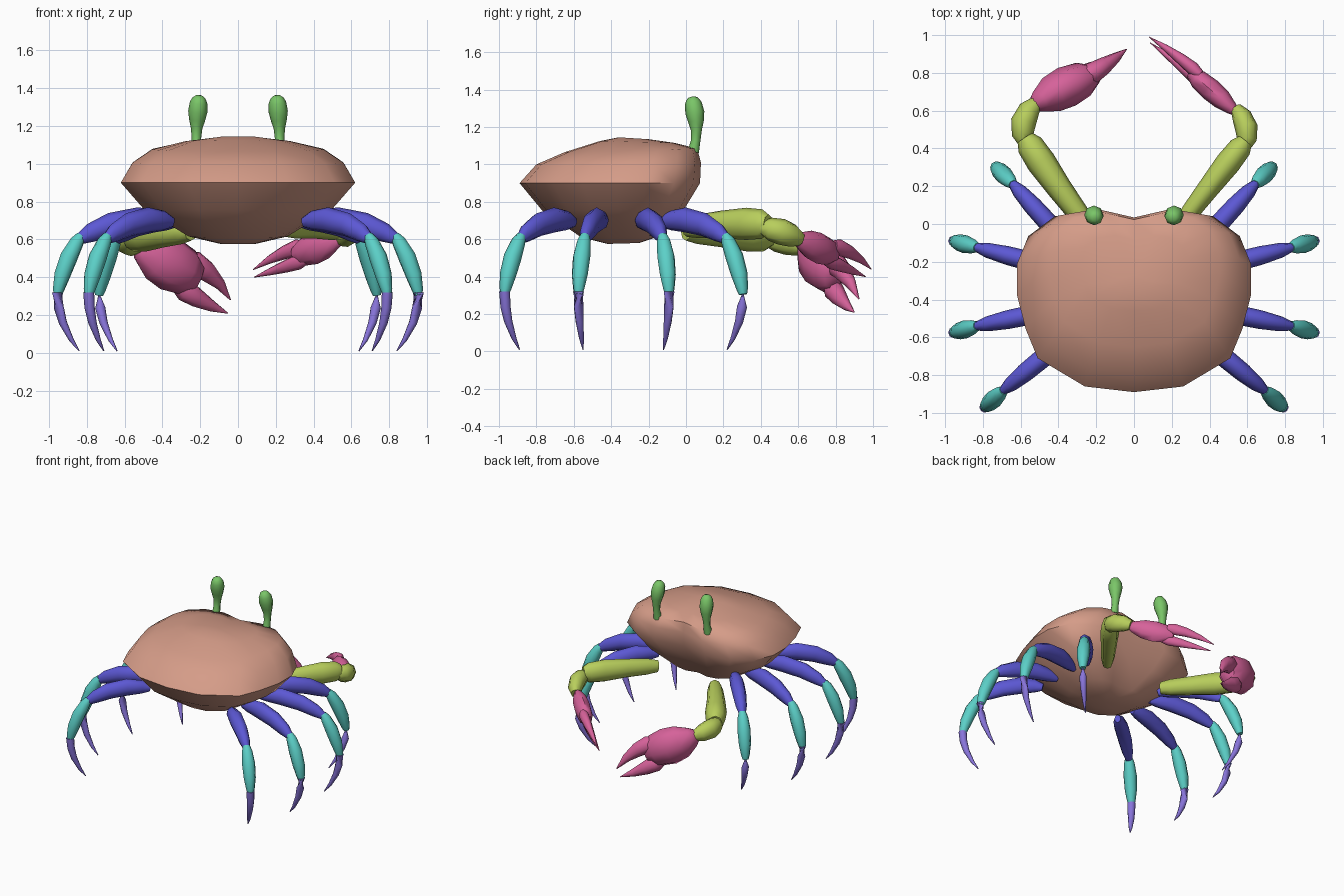
import bpy, bmesh, math
from mathutils import Vector

if "Cube" in bpy.data.objects:
    bpy.data.objects.remove(bpy.data.objects["Cube"])


def material(name, r, g, b):
    m = bpy.data.materials.new(name)
    m.diffuse_color = (*[((c / 255 + 0.055) / 1.055) ** 2.4 for c in (r, g, b)], 1)
    m.use_nodes = True
    m.node_tree.nodes["Principled BSDF"].inputs["Base Color"].default_value = m.diffuse_color
    return m


SHELL = material("shell tan", 213, 156, 136)
LIME = material("arm lime", 184, 206, 92)
PINK = material("claw pink", 214, 98, 154)
BLUE = material("thigh blue", 92, 88, 212)
TEAL = material("shin teal", 92, 208, 200)
VIOLET = material("foot violet", 136, 116, 218)
GREEN = material("eye green", 122, 198, 104)


def loft(name, rings, mat, sharp=60):
    """Skin a list of vertex rings, closing both ends."""
    bm = bmesh.new()
    loops = [[bm.verts.new(p) for p in ring] for ring in rings]
    n = len(rings[0])
    for a, b in zip(loops, loops[1:]):
        for i in range(n):
            j = (i + 1) % n
            bm.faces.new((a[i], a[j], b[j], b[i]))
    for loop in (loops[0], loops[-1]):
        mid = bm.verts.new(sum((v.co for v in loop), Vector()) / n)
        for i in range(n):
            bm.faces.new((loop[i], loop[(i + 1) % n], mid))
    bmesh.ops.recalc_face_normals(bm, faces=bm.faces)
    mesh = bpy.data.meshes.new(name)
    bm.to_mesh(mesh)
    bm.free()
    mesh.materials.append(mat)
    ob = bpy.data.objects.new(name, mesh)
    bpy.context.collection.objects.link(ob)
    bpy.ops.object.select_all(action='DESELECT')
    ob.select_set(True)
    bpy.context.view_layer.objects.active = ob
    bpy.ops.object.shade_smooth_by_angle(angle=math.radians(sharp))
    return ob


def limb(name, a, mid, b, profile, mat, wide=1.0, tall=1.0, sides=8):
    """Tapered tube bowing from a through mid to b; profile = (t, radius)."""
    a, mid, b = Vector(a), Vector(mid), Vector(b)
    c = 2 * mid - (a + b) / 2
    axis = (b - a).normalized()
    ref = Vector((0, 0, 1)) if abs(axis.z) < 0.95 else Vector((0, 1, 0))
    rings = []
    for t, r in profile:
        p = a * (1 - t) ** 2 + c * 2 * t * (1 - t) + b * t * t
        d = ((c - a) * (1 - t) + (b - c) * t).normalized()
        u = d.cross(ref).normalized()
        v = u.cross(d)
        rings.append([p + u * r * wide * math.cos(k * math.tau / sides)
                      + v * r * tall * math.sin(k * math.tau / sides) for k in range(sides)])
    return loft(name, rings, mat)


# Shell: one notched outline, stretched into rings from belly to crown
half = [(0.22, 0.08), (0.42, 0.045), (0.56, -0.06), (0.62, -0.21), (0.62, -0.37),
        (0.575, -0.55), (0.51, -0.71), (0.26, -0.86)]
outline = [(0, 0.03)] + half + [(0, -0.89)] + [(-x, y) for x, y in reversed(half)]
# back z, front z, width factor, back y, front y
levels = [(0.575, 0.58, 0.16, -0.42, -0.25),
          (0.61, 0.62, 0.42, -0.56, -0.13),
          (0.755, 0.76, 0.80, -0.77, -0.01),
          (0.90, 0.90, 1.00, -0.89, 0.075),
          (1.00, 1.01, 0.90, -0.80, 0.08),
          (1.065, 1.085, 0.73, -0.65, 0.06),
          (1.125, 1.115, 0.45, -0.46, -0.06),
          (1.145, 1.135, 0.18, -0.36, -0.2)]
rings = []
for zb, zf, w, back, front in levels:
    ring = []
    for x, y in outline:
        f = (y + 0.89) / 0.97
        ring.append((x * w, back + (front - back) * f, zb + (zf - zb) * f))
    rings.append(ring)
loft("shell", rings, SHELL)

# Walking legs: hip, knee, ankle and toe in plan, mirrored left and right
legs = {"front": ((0.33, -0.13), (0.64, 0.21), (0.735, 0.305), (0.64, 0.22)),
        "mid_front": ((0.35, -0.25), (0.83, -0.125), (0.955, -0.09), (0.84, -0.12)),
        "mid_back": ((0.35, -0.44), (0.83, -0.54), (0.955, -0.575), (0.84, -0.55)),
        "back": ((0.35, -0.60), (0.69, -0.88), (0.79, -0.97), (0.71, -0.89))}
THIGH = [(0, 0.025), (0.12, 0.045), (0.35, 0.058), (0.65, 0.055), (0.88, 0.044), (1, 0.028)]
SHIN = [(0, 0.025), (0.12, 0.038), (0.4, 0.048), (0.7, 0.044), (0.92, 0.031), (1, 0.022)]
FOOT = [(0, 0.029), (0.25, 0.027), (0.5, 0.022), (0.8, 0.013), (1, 0.003)]


def between(p, q, f, z):
    return (p[0] + (q[0] - p[0]) * f, p[1] + (q[1] - p[1]) * f, z)


for side, s in (("right", 1), ("left", -1)):
    for name, plan in legs.items():
        hip, knee, ankle, toe = [(x * s, y) for x, y in plan]
        limb(f"{name}_thigh_{side}", (*hip, 0.69), between(hip, knee, 0.52, 0.695),
             (*knee, 0.605), THIGH, BLUE, 0.9, 1.15)
        limb(f"{name}_shin_{side}", (*knee, 0.62), between(knee, ankle, 0.62, 0.475),
             (*ankle, 0.305), SHIN, TEAL)
        limb(f"{name}_foot_{side}", (*ankle, 0.32), between(ankle, toe, 0.25, 0.16),
             (*toe, 0.01), FOOT, VIOLET)

    # Eye on a curved stalk
    limb(f"eye_{side}", (0.22 * s, 0.04, 1.07), (0.218 * s, 0.055, 1.20), (0.205 * s, 0.03, 1.36),
         [(0, 0.03), (0.25, 0.025), (0.45, 0.03), (0.6, 0.042), (0.75, 0.051),
          (0.9, 0.046), (0.97, 0.033), (1, 0.018)], GREEN)

# Arms: the left one ends lower and carries the bigger claw
ARM = [(0, 0.045), (0.15, 0.06), (0.45, 0.07), (0.75, 0.082), (0.93, 0.075), (1, 0.05)]
WRIST = [(0, 0.035), (0.2, 0.056), (0.5, 0.064), (0.8, 0.056), (1, 0.035)]
PALM = [(0, 0.28), (0.12, 0.55), (0.35, 0.9), (0.6, 1.0), (0.85, 0.86), (1, 0.5)]
FINGER = [(0, 0.7), (0.15, 1.0), (0.4, 0.82), (0.7, 0.48), (1, 0.05)]

limb("arm_right", (0.25, 0.0, 0.66), (0.41, 0.21, 0.68), (0.59, 0.44, 0.68), ARM, LIME, 0.82, 1.05)
limb("wrist_right", (0.585, 0.41, 0.66), (0.595, 0.51, 0.64), (0.54, 0.61, 0.60), WRIST, LIME, 0.95, 1.1)
limb("arm_left", (-0.25, 0.0, 0.64), (-0.41, 0.21, 0.63), (-0.575, 0.455, 0.61), ARM, LIME, 0.95, 1.05)
limb("wrist_left", (-0.575, 0.43, 0.60), (-0.585, 0.54, 0.59), (-0.52, 0.64, 0.56), WRIST, LIME, 1.05, 1.15)


def scaled(profile, r):
    return [(t, v * r) for t, v in profile]


# Slim right claw
limb("palm_right", (0.545, 0.585, 0.605), (0.43, 0.69, 0.56), (0.30, 0.80, 0.52),
     scaled(PALM, 0.07), PINK, 0.85, 1.2)
limb("upper_finger_right", (0.35, 0.79, 0.565), (0.22, 0.895, 0.52), (0.08, 0.99, 0.44),
     scaled(FINGER, 0.045), PINK, 0.8, 1.0)
limb("lower_finger_right", (0.36, 0.74, 0.495), (0.23, 0.85, 0.45), (0.085, 0.96, 0.40),
     scaled(FINGER, 0.042), PINK, 0.8, 1.0)

# Heavy left claw
limb("palm_left", (-0.535, 0.625, 0.57), (-0.39, 0.71, 0.485), (-0.21, 0.79, 0.40),
     scaled(PALM, 0.125), PINK, 0.88, 1.15)
limb("upper_finger_left", (-0.27, 0.77, 0.49), (-0.14, 0.85, 0.41), (-0.04, 0.925, 0.28),
     scaled(FINGER, 0.068), PINK, 0.85, 1.0)
limb("lower_finger_left", (-0.32, 0.77, 0.36), (-0.19, 0.83, 0.275), (-0.055, 0.90, 0.21),
     scaled(FINGER, 0.062), PINK, 0.85, 1.0)
